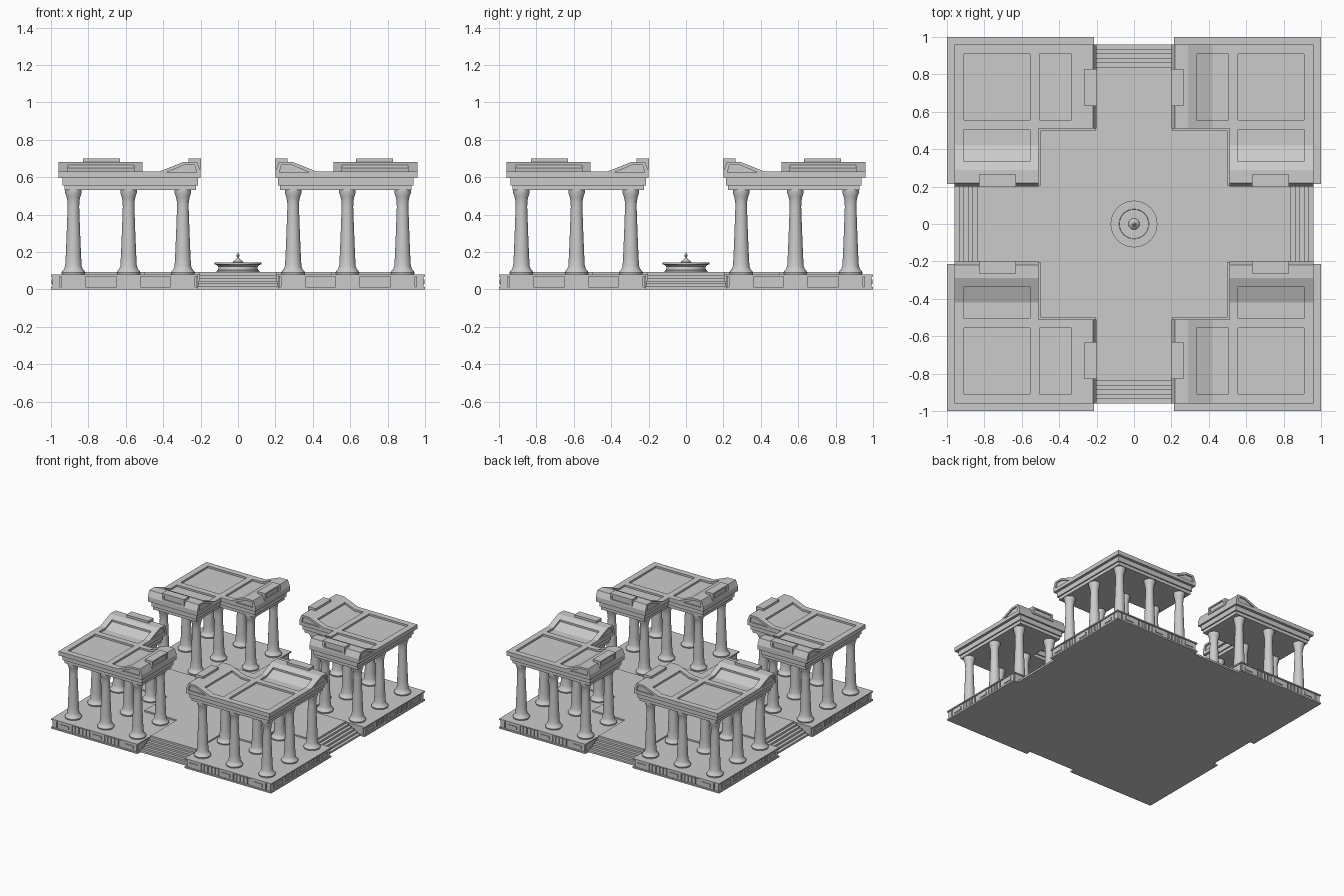
import bpy, bmesh, math

if "Cube" in bpy.data.objects:
    bpy.data.objects.remove(bpy.data.objects["Cube"], do_unlink=True)

stone = bpy.data.materials.new("pale_grey_stone")
stone.use_nodes = True
stone.diffuse_color = (0.6, 0.6, 0.6, 1)
stone.node_tree.nodes["Principled BSDF"].inputs["Base Color"].default_value = (0.6, 0.6, 0.6, 1)


def finish(name, bm):
    bmesh.ops.recalc_face_normals(bm, faces=bm.faces)
    mesh = bpy.data.meshes.new(name)
    bm.to_mesh(mesh)
    bm.free()
    mesh.materials.append(stone)
    obj = bpy.data.objects.new(name, mesh)
    bpy.context.collection.objects.link(obj)
    return obj


def prism(bm, points, place, lo, hi):
    """Extrude a 2D outline from lo to hi; place maps (u, v, w) to xyz."""
    rings = [[bm.verts.new(place(u, v, w)) for u, v in points] for w in (lo, hi)]
    bm.faces.new(rings[0])
    bm.faces.new(rings[1])
    n = len(points)
    for i in range(n):
        j = (i + 1) % n
        bm.faces.new((rings[0][i], rings[0][j], rings[1][j], rings[1][i]))


def flat(u, v, w):
    return (u, v, w)


def upright(u, v, w):
    return (u, w, v)


def box(bm, x0, x1, y0, y1, z0, z1, swap=False):
    if swap:
        x0, x1, y0, y1 = y0, y1, x0, x1
    prism(bm, [(x0, y0), (x1, y0), (x1, y1), (x0, y1)], flat, z0, z1)


def ell(bm, i, c, o, z0, z1):
    """L-shaped layer: inner end i, inner corner c, outer edge o."""
    prism(bm, [(c, i), (o, i), (o, o), (i, o), (i, c), (c, c)], flat, z0, z1)


def carve(obj, bm):
    """Cut the cutter geometry out of the object and keep the result."""
    cutter = finish("cutter", bm)
    cutter.hide_render = True
    mod = obj.modifiers.new("carve", 'BOOLEAN')
    mod.operation = 'DIFFERENCE'
    mod.solver = 'EXACT'
    mod.object = cutter
    bpy.context.view_layer.update()
    result = bpy.data.meshes.new_from_object(obj.evaluated_get(bpy.context.evaluated_depsgraph_get()))
    obj.modifiers.clear()
    obj.data = result
    bpy.data.objects.remove(cutter, do_unlink=True)


def lathe(name, profile, segments):
    bm = bmesh.new()
    rings = []
    for r, z in profile:
        rings.append([bm.verts.new((r * math.cos(2 * math.pi * k / segments),
                                    r * math.sin(2 * math.pi * k / segments), z))
                      for k in range(segments)])
    for a, b in zip(rings, rings[1:]):
        for k in range(segments):
            j = (k + 1) % segments
            bm.faces.new((a[k], a[j], b[j], b[k]))
    bm.faces.new(rings[0])
    bm.faces.new(rings[-1])
    obj = finish(name, bm)
    bpy.ops.object.select_all(action='DESELECT')
    bpy.context.view_layer.objects.active = obj
    obj.select_set(True)
    bpy.ops.object.shade_smooth_by_angle(angle=math.radians(35))
    return obj


quarter = []          # parts repeated around the four corners
SPOTS = (0.295, 0.585, 0.88)

# Corner terrace with plinth, cap, piers, plaques and ribs
bm = bmesh.new()
box(bm, 0.215, 1, 0.215, 1, 0, 0.012)
box(bm, 0.222, 0.982, 0.222, 0.982, 0.012, 0.07)
box(bm, 0.215, 1, 0.215, 1, 0.07, 0.08)
for swap in (False, True):
    for s in SPOTS:
        box(bm, s - 0.065, s + 0.065, 0.97, 0.992, 0.012, 0.07, swap)
        box(bm, s - 0.038, s + 0.038, 0.97, 0.998, 0.028, 0.053, swap)
    box(bm, 0.955, 0.992, 0.97, 0.992, 0.012, 0.07, swap)
    for a, b in zip(SPOTS, SPOTS[1:]):
        for k in range(5):
            m = a + (b - a) / 2 + (k - 2) * 0.033
            box(bm, m - 0.011, m + 0.011, 0.97, 0.99, 0.012, 0.07, swap)
quarter.append(finish("corner_terrace", bm))

# Stepped beams over the columns
bm = bmesh.new()
ell(bm, 0.225, 0.54, 0.928, 0.53, 0.556)
ell(bm, 0.215, 0.53, 0.938, 0.556, 0.596)
quarter.append(finish("stepped_beam", bm))

# Roof corner with sunken panel
bm = bmesh.new()
box(bm, 0.51, 0.96, 0.51, 0.96, 0.596, 0.63)
corner = finish("roof_corner", bm)
bm = bmesh.new()
box(bm, 0.555, 0.91, 0.555, 0.91, 0.615, 0.8)
carve(corner, bm)
quarter.append(corner)

# Roof arm sweeping up to its end, with sunken top and side panels
bm = bmesh.new()
prism(bm, [(0.2, 0.596), (0.51, 0.596), (0.51, 0.63), (0.42, 0.63), (0.29, 0.682),
           (0.22, 0.682), (0.2, 0.635)], upright, 0.51, 0.96)
arm = finish("roof_arm", bm)
bm = bmesh.new()
prism(bm, [(0.335, 0.649), (0.42, 0.615), (0.505, 0.615), (0.505, 0.8), (0.335, 0.8)],
      upright, 0.555, 0.91)
for lo, hi in ((0.5, 0.52), (0.95, 0.97)):
    prism(bm, [(0.222, 0.624), (0.385, 0.624), (0.285, 0.666), (0.232, 0.666)], upright, lo, hi)
carve(arm, bm)
quarter.append(arm)

# Plaque on the end of the roof arm
bm = bmesh.new()
box(bm, 0.197, 0.265, 0.63, 0.83, 0.64, 0.7)
plaque = finish("end_plaque", bm)
bm = bmesh.new()
box(bm, 0.18, 0.205, 0.65, 0.81, 0.652, 0.688)
carve(plaque, bm)
quarter.append(plaque)

# Matching arm and plaque along the other side of the corner
for source in (arm, plaque):
    mesh = source.data.copy()
    for v in mesh.vertices:
        v.co.x, v.co.y = v.co.y, v.co.x
    mesh.flip_normals()
    twin = bpy.data.objects.new("side_" + source.name, mesh)
    bpy.context.collection.objects.link(twin)
    quarter.append(twin)

# Columns, three by three without the inner one
column = lathe("column", [(0.062, 0.08), (0.064, 0.09), (0.058, 0.1), (0.05, 0.108), (0.044, 0.125),
                          (0.041, 0.18), (0.036, 0.3), (0.031, 0.44), (0.032, 0.47), (0.037, 0.495),
                          (0.044, 0.515), (0.044, 0.53)], 24)
spots = [(x, y) for x in SPOTS for y in SPOTS if max(x, y) > 0.3]
for i, (x, y) in enumerate(spots):
    for q in range(4):
        obj = column if i + q == 0 else bpy.data.objects.new("column", column.data)
        if obj is not column:
            bpy.context.collection.objects.link(obj)
        a = q * math.pi / 2
        obj.location = (x * math.cos(a) - y * math.sin(a), x * math.sin(a) + y * math.cos(a), 0)

# Stairs at the end of each walkway
bm = bmesh.new()
STEPS = 6
for k in range(STEPS):
    box(bm, -0.215 + 0.002 * k, 0.215 - 0.002 * k, 0.7, 0.96 - 0.024 * k,
        0, 0.092 * (k + 1) / STEPS)
quarter.append(finish("stairs", bm))

# Repeat the corner parts around the centre
for part in quarter:
    for q in range(1, 4):
        obj = bpy.data.objects.new(part.name, part.data)
        obj.rotation_euler.z = q * math.pi / 2
        bpy.context.collection.objects.link(obj)

# Crossing walkways and raised central court
bm = bmesh.new()
for swap in (False, True):
    box(bm, -0.216, 0.216, -0.82, 0.82, 0, 0.08, swap)
    box(bm, -0.205, 0.205, -0.82, 0.82, 0.08, 0.092, swap)
box(bm, -0.5, 0.5, -0.5, 0.5, 0.07, 0.092)
finish("court_floor", bm)

# Central fountain
lathe("fountain", [(0.115, 0.09), (0.115, 0.098), (0.106, 0.104), (0.104, 0.122), (0.112, 0.13),
                   (0.125, 0.134), (0.125, 0.143), (0.08, 0.143), (0.078, 0.138), (0.03, 0.138),
                   (0.029, 0.146), (0.016, 0.157), (0.007, 0.166), (0.005, 0.174), (0.009, 0.18),
                   (0.007, 0.187), (0.001, 0.197)], 32)
